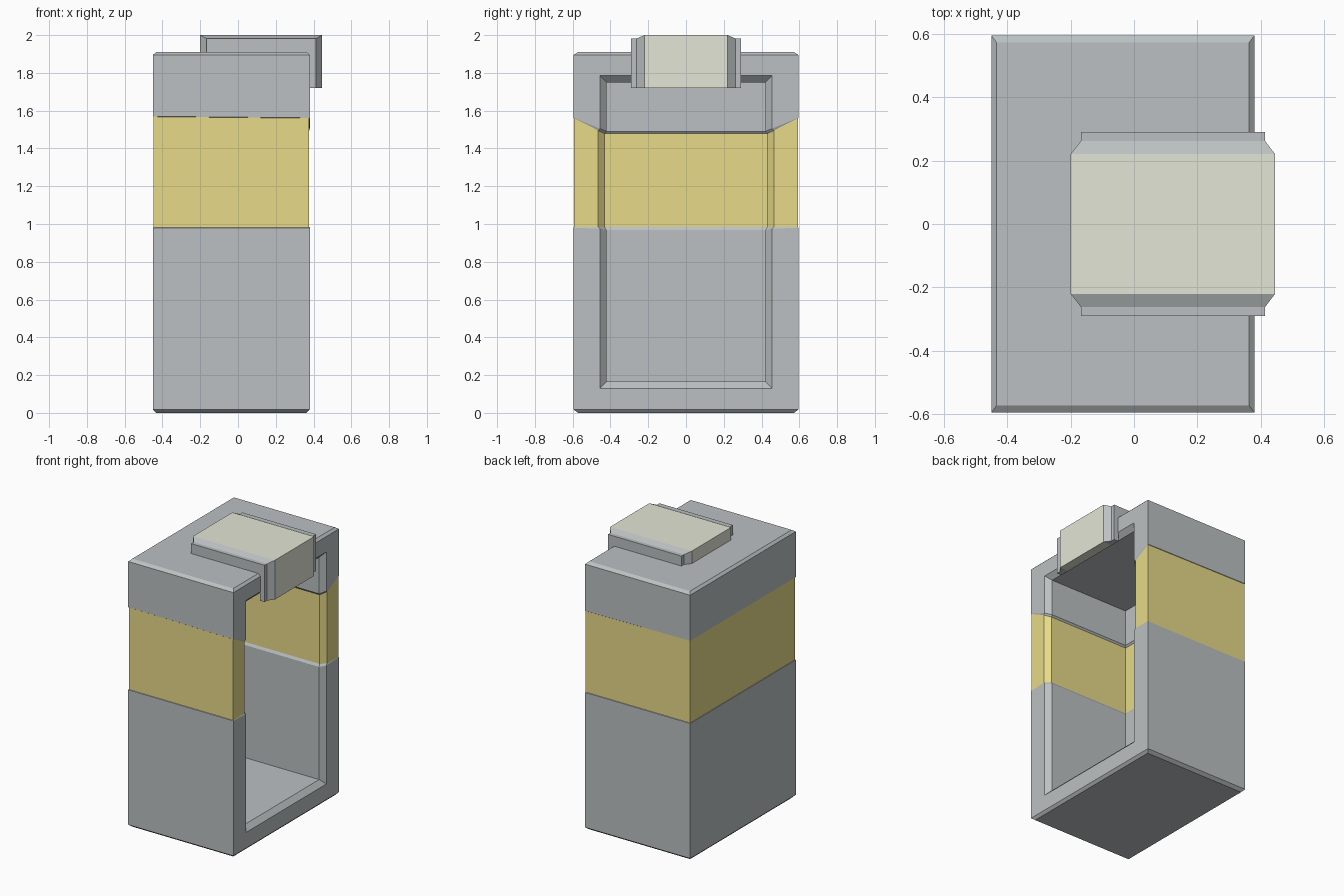
import bpy, bmesh

if "Cube" in bpy.data.objects:
    bpy.data.objects.remove(bpy.data.objects["Cube"])


def material(name, rgb):
    m = bpy.data.materials.new(name)
    m.diffuse_color = (*rgb, 1)
    m.use_nodes = True
    m.node_tree.nodes["Principled BSDF"].inputs["Base Color"].default_value = m.diffuse_color
    return m


GREY = material("grey_metal", (0.50, 0.53, 0.54))
YELLOW = material("yellow_band", (0.80, 0.70, 0.25))
CREAM = material("cream_lamp", (0.77, 0.79, 0.67))


def bridge(bm, a, b, mat=0):
    """Join two closed rings of vertices with quads."""
    n = len(a)
    for i in range(n):
        j = (i + 1) % n
        bm.faces.new((a[i], a[j], b[j], b[i])).material_index = mat


def finish(bm, name, mats):
    bmesh.ops.recalc_face_normals(bm, faces=bm.faces)
    me = bpy.data.meshes.new(name)
    bm.to_mesh(me)
    bm.free()
    for m in mats:
        me.materials.append(m)
    ob = bpy.data.objects.new(name, me)
    bpy.context.collection.objects.link(ob)
    return ob


# Cabinet: U-shaped plan stacked in levels, closed by floor and ceiling
def u_ring(bm, z_out, z_mouth, z_in, recess=0.0, tilt=0.0):
    o, r = recess * 0.3, recess
    half = [(0.38 - o, 0.595 - o, z_out - tilt),      # front corner
            (0.38 - o, 0.455 + r, z_mouth),           # mouth edge
            (0.346 - o, 0.42 + r, z_in),              # inside mouth bevel
            (-0.28 - r, 0.42 + r, z_in)]              # inner back corner
    back = (-0.45 + o, 0.595 - o, z_out)
    mir = lambda p: (p[0], -p[1], p[2])
    pts = [mir(half[0]), mir(back), back] + half + [mir(p) for p in half[:0:-1]]
    return [bm.verts.new(p) for p in pts]


bm = bmesh.new()
levels = [u_ring(bm, 0.018, 0.13, 0.165),
          u_ring(bm, 0.98, 0.975, 0.968),
          u_ring(bm, 0.982, 0.985, 0.985, 0.01),
          u_ring(bm, 1.568, 1.495, 1.478, 0.01, 0.008),
          u_ring(bm, 1.57, 1.505, 1.49, 0, 0.008),
          u_ring(bm, 1.895, 1.785, 1.75)]
for i in range(5):
    bridge(bm, levels[i], levels[i + 1], 1 if i == 2 else 0)
for ring, z in ((levels[0], 0.0), (levels[-1], 1.911)):
    for q in ((5, 6, 7, 8), (4, 5, 8, 9), (3, 4, 9, 0)):
        bm.faces.new([ring[k] for k in q])
    cap = [bm.verts.new((x, y, z)) for x, y in
           ((0.363, -0.572), (-0.433, -0.572), (-0.433, 0.572), (0.363, 0.572))]
    bridge(bm, ring[:4], cap)
    bm.faces.new(cap)
finish(bm, "cabinet", [GREY, YELLOW])

# Lamp: L-shaped profile folded over the top edge, lofted along y
full = [(-0.20, 1.90), (-0.20, 2.0), (0.445, 2.0),
        (0.445, 1.72), (0.376, 1.72), (0.376, 1.90)]
inset = [(-0.167, 1.90), (-0.167, 1.982), (0.413, 1.982),
         (0.413, 1.72), (0.376, 1.72), (0.376, 1.90)]
stations = [(-0.29, inset), (-0.262, inset), (-0.22, full),
            (0.22, full), (0.262, inset), (0.29, inset)]
bm = bmesh.new()
rings = [[bm.verts.new((x, y, z)) for x, z in prof] for y, prof in stations]
for i in range(5):
    bridge(bm, rings[i], rings[i + 1], 1 if i == 2 else 0)
bm.faces.new(rings[0])
bm.faces.new(rings[-1])
finish(bm, "lamp", [GREY, CREAM])
